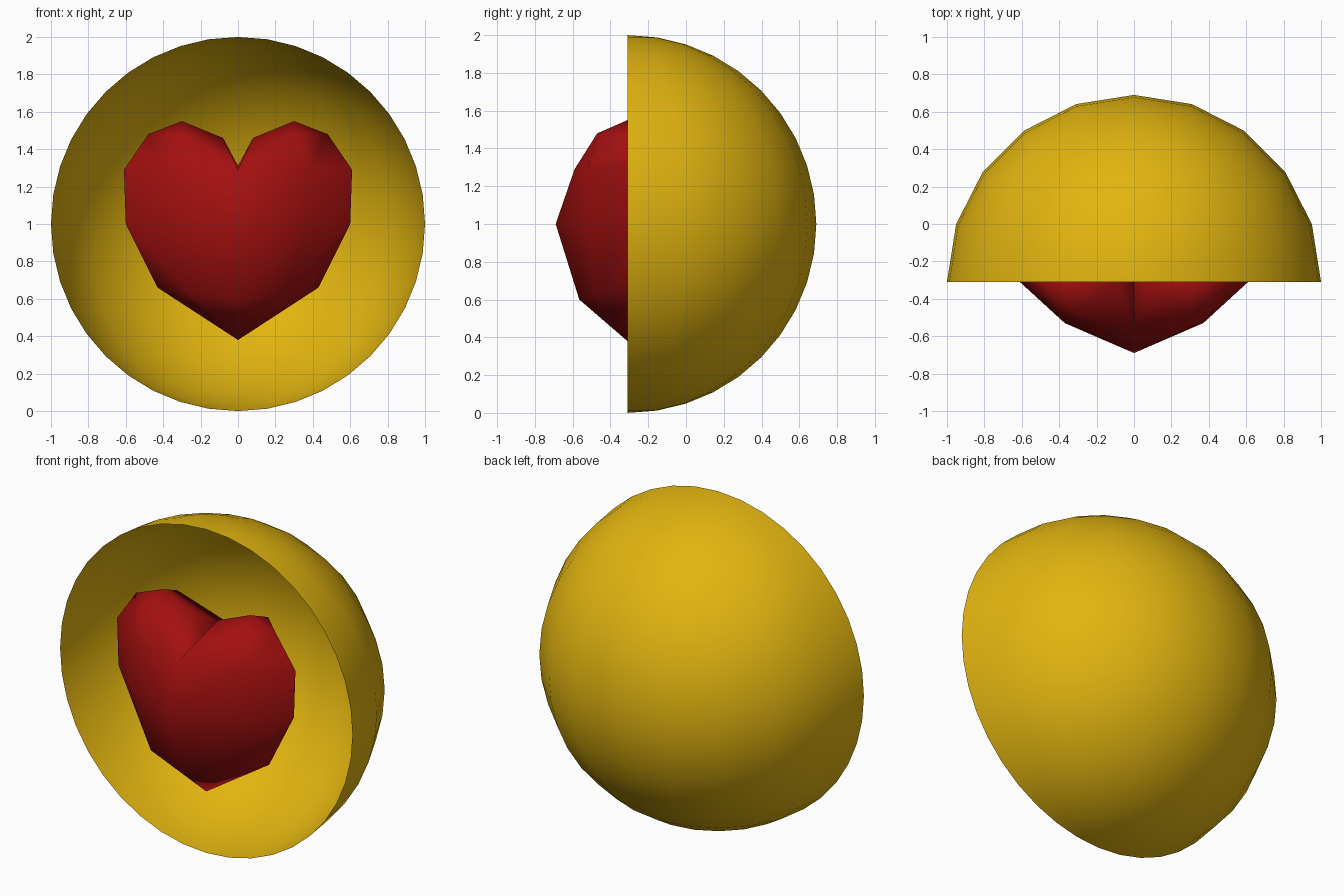
import bpy
import bmesh
import math

cube = bpy.data.objects.get("Cube")
if cube:
    bpy.data.objects.remove(cube, do_unlink=True)

CENTRE = (0, -0.31, 1)  # middle of the open rim


def material(name, rgb):
    mat = bpy.data.materials.new(name)
    mat.use_nodes = True
    mat.diffuse_color = (*rgb, 1)
    bsdf = next(n for n in mat.node_tree.nodes if n.type == 'BSDF_PRINCIPLED')
    bsdf.inputs["Base Color"].default_value = (*rgb, 1)
    return mat


def finish(bm, name, mat, angle):
    mesh = bpy.data.meshes.new(name)
    bm.to_mesh(mesh)
    bm.free()
    mesh.materials.append(mat)
    obj = bpy.data.objects.new(name, mesh)
    obj.location = CENTRE
    bpy.context.collection.objects.link(obj)
    bpy.ops.object.select_all(action='DESELECT')
    obj.select_set(True)
    bpy.context.view_layer.objects.active = obj
    bpy.ops.object.shade_smooth_by_angle(angle=math.radians(angle))
    return obj


gold = material("gold", (0.76, 0.46, 0.005))
red = material("deep_red", (0.37, 0.005, 0.005))

# Half-sphere bowl, open towards the front
bm = bmesh.new()
bmesh.ops.create_uvsphere(bm, u_segments=20, v_segments=20, radius=1)
bmesh.ops.delete(bm, geom=[v for v in bm.verts if v.co.y < -0.001], context='VERTS')
finish(bm, "bowl_shell", gold, 40)

# Faceted heart: one front quarter, mirrored sideways and front to back
points = {
    "tip": (0, 0, -0.62),
    "low_front": (0, -0.255, -0.40),
    "low_diag": (0.26, -0.17, -0.37),
    "low_side": (0.43, 0, -0.34),
    "mid_front": (0, -0.38, 0),
    "mid_diag": (0.37, -0.22, 0),
    "mid_side": (0.60, 0, 0),
    "valley_front": (0, -0.28, 0.29),
    "high_diag": (0.37, -0.21, 0.29),
    "high_side": (0.61, 0, 0.29),
    "lobe_front": (0.31, -0.16, 0.48),
    "lobe_side": (0.48, 0, 0.48),
    "lobe_top": (0.30, 0, 0.55),
    "lobe_inner": (0.08, 0, 0.46),
    "valley": (0, 0, 0.31),
}
faces = [
    "tip low_diag low_front",
    "tip low_side low_diag",
    "low_front low_diag mid_diag mid_front",
    "low_diag low_side mid_side mid_diag",
    "mid_front mid_diag high_diag valley_front",
    "mid_diag mid_side high_side high_diag",
    "valley_front high_diag lobe_front",
    "high_diag high_side lobe_side lobe_front",
    "lobe_front lobe_side lobe_top",
    "lobe_front lobe_top lobe_inner",
    "valley_front lobe_front lobe_inner",
    "valley_front lobe_inner valley",
]
bm = bmesh.new()
verts = {name: bm.verts.new(co) for name, co in points.items()}
for names in faces:
    bm.faces.new([verts[n] for n in names.split()])
for axis in ('X', 'Y'):
    geom = bm.verts[:] + bm.edges[:] + bm.faces[:]
    bmesh.ops.mirror(bm, geom=geom, axis=axis, merge_dist=0.001)
bmesh.ops.remove_doubles(bm, verts=bm.verts[:], dist=0.001)
bmesh.ops.recalc_face_normals(bm, faces=bm.faces[:])
finish(bm, "heart", red, 62)
